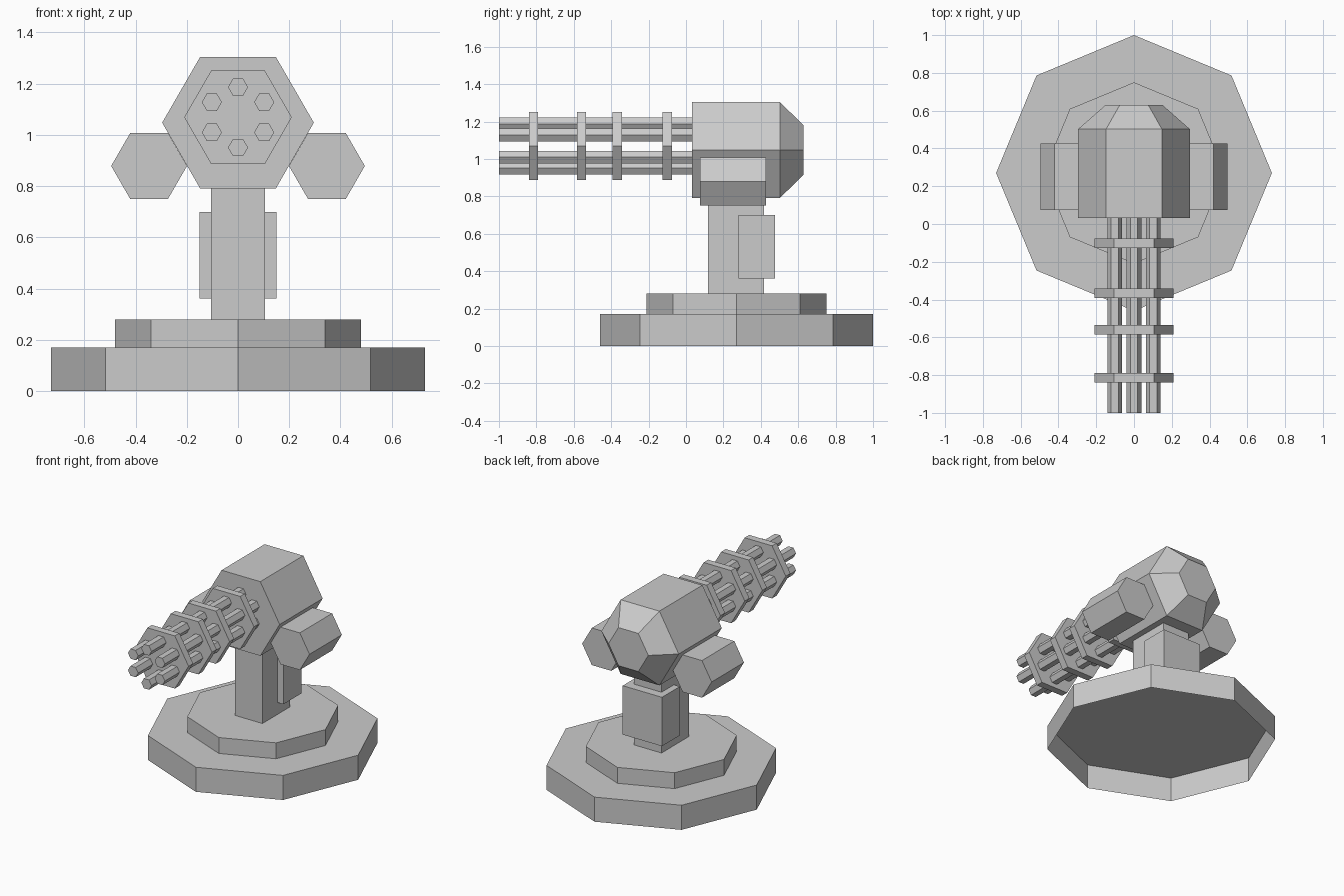
import bpy
import bmesh
from math import cos, sin, tau
from mathutils import Vector

cube = bpy.data.objects.get("Cube")
if cube:
    bpy.data.objects.remove(cube, do_unlink=True)

# Single plain grey finish
GREY = (0.6, 0.6, 0.6, 1)
grey = bpy.data.materials.new("plain grey")
grey.use_nodes = True
grey.diffuse_color = GREY
shader = next(n for n in grey.node_tree.nodes if n.type == 'BSDF_PRINCIPLED')
shader.inputs["Base Color"].default_value = GREY


def finish(name, bm):
    """Turn a bmesh into a flat-shaded object."""
    bmesh.ops.recalc_face_normals(bm, faces=bm.faces)
    mesh = bpy.data.meshes.new(name)
    bm.to_mesh(mesh)
    bm.free()
    mesh.materials.append(grey)
    obj = bpy.data.objects.new(name, mesh)
    bpy.context.collection.objects.link(obj)
    return obj


def prism(name, sides, centre, rings, axis='Y', open_start=False):
    """Loft regular polygons with a corner on +x; rings are (position, radius)."""
    bm = bmesh.new()
    loops = []
    for pos, radius in rings:
        loop = []
        for i in range(sides):
            u = centre[0] + radius * cos(tau * i / sides)
            v = centre[1] + radius * sin(tau * i / sides)
            loop.append(bm.verts.new((u, pos, v) if axis == 'Y' else (u, v, pos)))
        loops.append(loop)
    for a, b in zip(loops, loops[1:]):
        for i in range(sides):
            j = (i + 1) % sides
            bm.faces.new((a[i], a[j], b[j], b[i]))
    if not open_start:
        bm.faces.new(loops[0])
    bm.faces.new(loops[-1])
    return finish(name, bm)


def box(name, low, high):
    low, high = Vector(low), Vector(high)
    bm = bmesh.new()
    bmesh.ops.create_cube(bm, size=1)
    bmesh.ops.scale(bm, vec=high - low, verts=bm.verts)
    bmesh.ops.translate(bm, vec=(low + high) / 2, verts=bm.verts)
    return finish(name, bm)


# Stepped octagonal base, hollow underneath
base = prism("base_lower", 8, (0, 0.27), [(0, 0.73), (0.17, 0.73)], 'Z', True)
for face in base.data.polygons:
    # keep the open shell's walls and top facing outward
    outward = face.center - Vector((0, 0.27, 0.08))
    if face.normal.dot(outward) < 0:
        face.flip()
prism("base_upper", 8, (0, 0.27), [(0.17, 0.48), (0.28, 0.48)], 'Z')

# Column and the pack on its back
box("column", (-0.105, 0.117, 0.28), (0.105, 0.417, 0.85))
box("column_pack", (-0.15, 0.282, 0.362), (0.15, 0.477, 0.70))

# Hexagonal housing with tapered rear
prism("housing", 6, (0, 1.048),
      [(0.032, 0.296), (0.502, 0.296), (0.629, 0.152)])

# Side pods
for side, x in (("left", 0.347), ("right", -0.347)):
    prism(side + "_pod", 6, (x, 0.879), [(0.074, 0.148), (0.427, 0.148)])

# Ring of six barrels
BARREL_Z = 1.069
for i in range(6):
    angle = tau * (i + 0.5) / 6
    prism(f"barrel_{i + 1}", 6,
          (0.118 * cos(angle), BARREL_Z + 0.118 * sin(angle)),
          [(-1, 0.039), (0.05, 0.039)])

# Plates clamping the barrels together
for i, y in enumerate((-0.815, -0.559, -0.367, -0.101)):
    prism(f"barrel_plate_{i + 1}", 6, (0, BARREL_Z),
          [(y - 0.025, 0.21), (y + 0.025, 0.21)])
